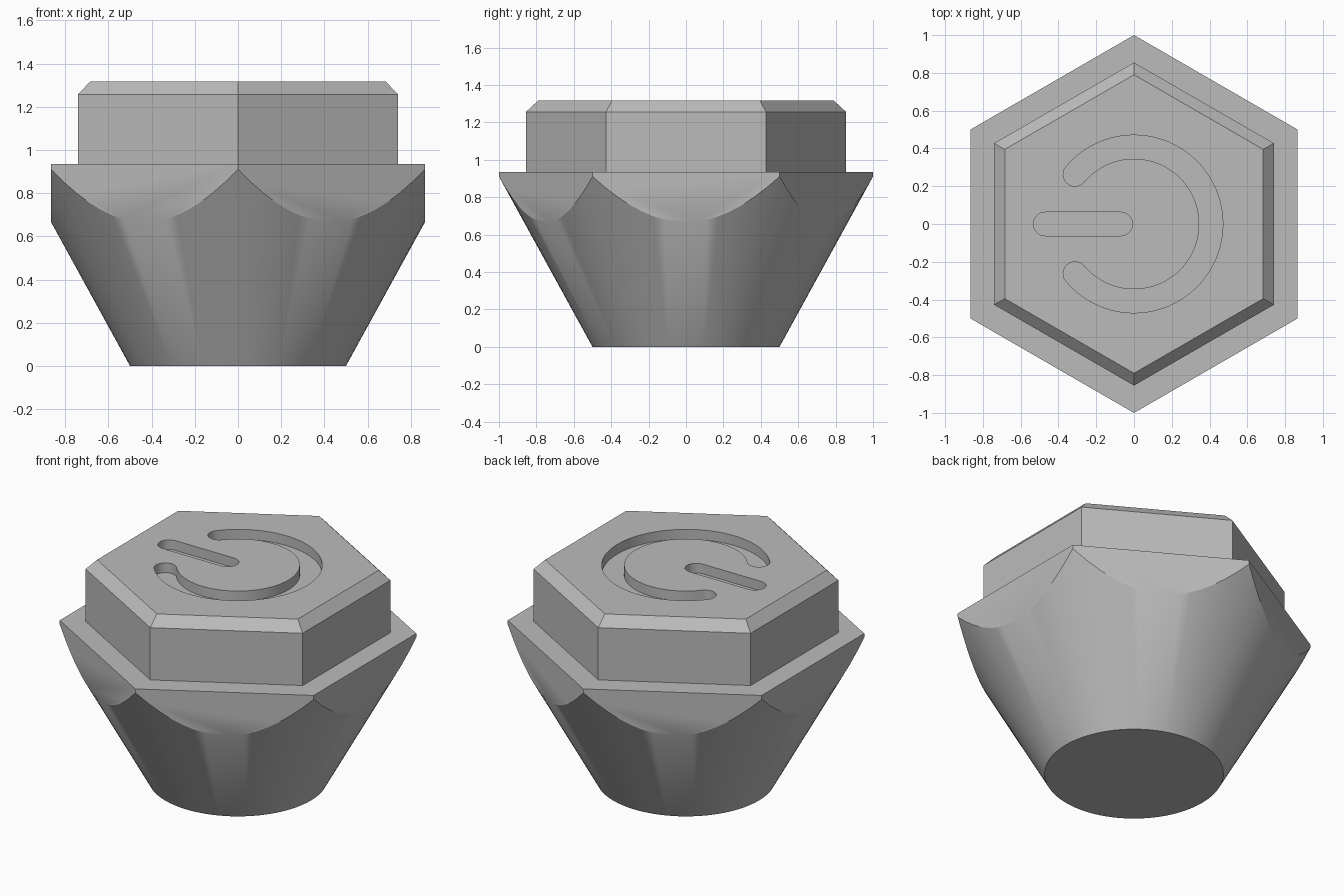
import bpy, bmesh
from math import sin, cos, radians, pi

cube = bpy.data.objects.get("Cube")
if cube:
    bpy.data.objects.remove(cube, do_unlink=True)

steel = bpy.data.materials.new("grey_metal")
steel.use_nodes = True
GREY = (0.5, 0.5, 0.5, 1)
steel.diffuse_color = GREY
steel.node_tree.nodes["Principled BSDF"].inputs["Base Color"].default_value = GREY


def arc(cx, cy, r, start, end, n):
    """Points along an arc, angles in degrees."""
    steps = [radians(start + (end - start) * i / n) for i in range(n + 1)]
    return [(cx + r * cos(a), cy + r * sin(a)) for a in steps]


def ring(r, sides):
    return arc(0, 0, r, 90, 450, sides)[:-1]


def loft(name, sections):
    """Closed solid through (outline, height) sections."""
    bm = bmesh.new()
    loops = [[bm.verts.new((x, y, z)) for x, y in pts] for pts, z in sections]
    bm.faces.new(loops[0][::-1])
    bm.faces.new(loops[-1])
    for low, high in zip(loops, loops[1:]):
        n = len(low)
        for i in range(n):
            j = (i + 1) % n
            bm.faces.new((low[i], low[j], high[j], high[i]))
    bmesh.ops.recalc_face_normals(bm, faces=bm.faces)
    mesh = bpy.data.meshes.new(name)
    bm.to_mesh(mesh)
    bm.free()
    mesh.materials.append(steel)
    obj = bpy.data.objects.new(name, mesh)
    bpy.context.collection.objects.link(obj)
    return obj


def combine(obj, tool, operation):
    """Apply a boolean and discard the tool."""
    tool.hide_render = True
    mod = obj.modifiers.new("boolean", "BOOLEAN")
    mod.object, mod.operation, mod.solver = tool, operation, "EXACT"
    bpy.context.view_layer.objects.active = obj
    bpy.ops.object.modifier_apply(modifier=mod.name)
    bpy.data.objects.remove(tool, do_unlink=True)


# Key dimensions
FLANGE_Z, EDGE_Z, TOP_Z = 0.935, 1.257, 1.317
SLOPE = 0.549
GROOVE_DEPTH = 0.06
MID_R, HALF_W, END = 0.408, 0.0625, 140

# Tapered round base trimmed by the wide hexagon
base = loft("tapered_base", [(ring(0.5, 96), 0), (ring(0.5 + SLOPE * 1.1, 96), 1.1)])
trim = loft("flange_trim", [(ring(1, 6), -0.1), (ring(1, 6), FLANGE_Z)])
combine(base, trim, "INTERSECT")

# Hexagonal head with chamfered top
head = loft("hex_head", [(ring(0.855, 6), 0.8), (ring(0.855, 6), EDGE_Z), (ring(0.79, 6), TOP_Z)])
combine(base, head, "UNION")

# Engraved open ring with rounded ends
ex, ey = MID_R * cos(radians(END)), MID_R * sin(radians(END))
open_ring = (arc(0, 0, MID_R + HALF_W, -END, END, 72)
             + arc(ex, ey, HALF_W, END, END + 180, 12)[1:]
             + arc(0, 0, MID_R - HALF_W, END, -END, 72)[1:]
             + arc(ex, -ey, HALF_W, 180 - END, 360 - END, 12)[1:-1])

# Engraved straight slot with rounded ends
slot = arc(-0.07, 0, HALF_W, -90, 90, 12) + arc(-0.47, 0, HALF_W, 90, 270, 12)

for name, outline in (("ring_cutter", open_ring), ("slot_cutter", slot)):
    cutter = loft(name, [(outline, TOP_Z - GROOVE_DEPTH), (outline, TOP_Z + 0.1)])
    combine(base, cutter, "DIFFERENCE")

# Smooth the cone while keeping crisp hexagon edges
base.name = "hex_plug"
bpy.ops.object.select_all(action="DESELECT")
base.select_set(True)
bpy.context.view_layer.objects.active = base
bpy.ops.object.shade_smooth_by_angle(angle=radians(30))
